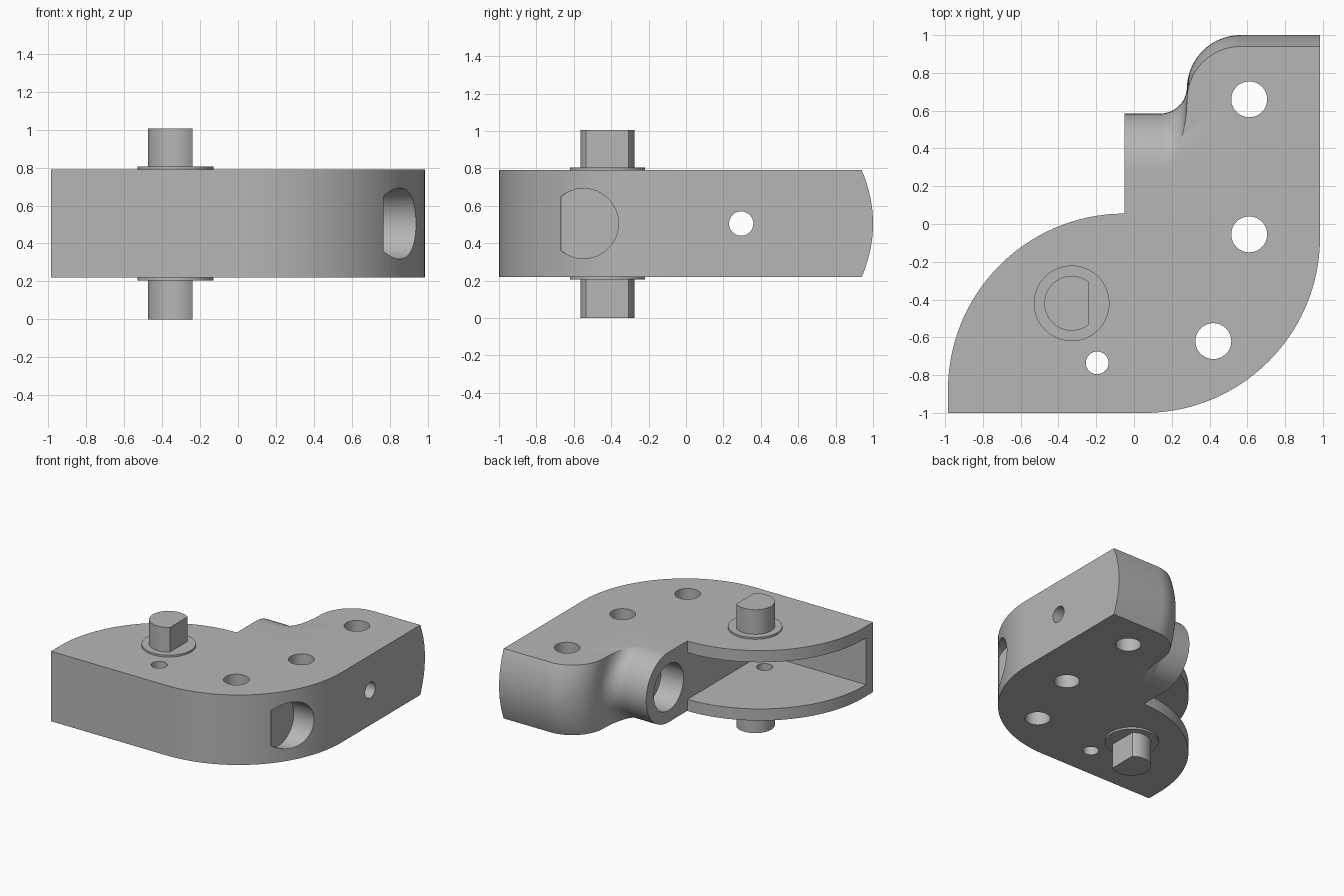
import bpy, bmesh, math
from mathutils import Matrix, Vector

cube = bpy.data.objects.get("Cube")
if cube:
    bpy.data.objects.remove(cube, do_unlink=True)

grey = bpy.data.materials.new("satin_grey")
grey.use_nodes = True
colour = (0.47, 0.47, 0.47, 1)
grey.diffuse_color = colour
grey.node_tree.nodes["Principled BSDF"].inputs["Base Color"].default_value = colour

BOTTOM, TOP = 0.22, 0.79
MID, HALF = (BOTTOM + TOP) / 2, (TOP - BOTTOM) / 2


def make_object(name, bm):
    bmesh.ops.recalc_face_normals(bm, faces=bm.faces)
    mesh = bpy.data.meshes.new(name)
    bm.to_mesh(mesh)
    bm.free()
    mesh.materials.append(grey)
    ob = bpy.data.objects.new(name, mesh)
    bpy.context.collection.objects.link(ob)
    return ob


def arc(cx, cy, r, a0, a1, n=24):
    angles = [math.radians(a0 + (a1 - a0) * i / n) for i in range(n + 1)]
    return [(cx + r * math.cos(a), cy + r * math.sin(a)) for a in angles]


def loft(name, rings):
    """Closed solid through rings of equal length."""
    bm = bmesh.new()
    rows = [[bm.verts.new(p) for p in ring] for ring in rings]
    n = len(rows[0])
    for low, high in zip(rows, rows[1:]):
        for i in range(n):
            j = (i + 1) % n
            bm.faces.new((low[i], low[j], high[j], high[i]))
    bm.faces.new(rows[0][::-1])
    bm.faces.new(rows[-1])
    return make_object(name, bm)


def prism_z(name, outline, z0, z1):
    return loft(name, [[(x, y, z) for x, y in outline] for z in (z0, z1)])


def prism_x(name, outline, x0, x1):
    return loft(name, [[(x, y, z) for y, z in outline] for x in (x0, x1)])


def circle(cx, cy, r, n=48):
    return arc(cx, cy, r, 0, 360, n)[:-1]


def cut(body, cutter):
    cutter.hide_render = True
    mod = body.modifiers.new("cut", "BOOLEAN")
    mod.object = cutter
    mod.operation = "DIFFERENCE"
    mod.solver = "EXACT"
    bpy.context.view_layer.objects.active = body
    bpy.ops.object.modifier_apply(modifier=mod.name)
    bpy.data.objects.remove(cutter, do_unlink=True)


# Housing outline: each point has (x, y, setback at top and bottom, roundness)
outline = [(-0.985, -1, 0, 0)]
outline += [(x, y, 0, 0) for x, y in arc(0.055, -0.07, 0.93, -90, 0, 40)]
outline += [(0.985, 0.94 + 0.06, 0.06, 0)]
outline += [(x, y, 0.06, 0) for x, y in arc(0.565, 0.715, 0.285, 90, 180)]
for i, (x, y) in enumerate(arc(0.14, 0.725, 0.14, 0, -90, 16)[1:], 1):
    u = i / 16
    outline.append((x, y, 0.06 + 0.225 * (1 - (1 - u) ** 1.5), u))
outline += [(-0.05, 0.585, 0.285, 1), (-0.05, 0.055, 0, 0)]
outline += [(x, y, 0, 0) for x, y in arc(-0.05, -0.88, 0.935, 90, 180, 40)[1:]]

rings = []
for k in range(25):
    t = math.sin(math.radians(-90 + 180 * k / 24))
    ring = []
    for x, y, setback, rounding in outline:
        full = 1 - math.sqrt(max(0, 1 - t * t))
        bow = (1 - rounding) * t * t + rounding * full
        ring.append((x, y - setback * bow, MID + HALF * t))
    rings.append(ring)
housing = loft("housing", rings)

# Open pocket between the two plates
pocket = [(-1.2, -0.91), (-0.052, -0.91), (-0.052, 0.07), (-1.2, 0.07)]
cut(housing, prism_z("pocket_cutter", pocket, 0.315, 0.695))

# Vertical bolt holes and pin hole
for x, y, r in [(0.61, 0.66, 0.095), (0.61, -0.055, 0.095),
                (0.42, -0.62, 0.095), (-0.195, -0.735, 0.06)]:
    cut(housing, prism_z("hole_cutter", circle(x, y, r), 0, 1))

# Tube bore, its through hole, and the flat-sided socket
cut(housing, prism_x("bore_cutter", circle(0.295, MID, 0.19), -0.2, 0.15))
cut(housing, prism_x("through_cutter", circle(0.295, MID, 0.065), 0.1, 1.2))
flat = math.degrees(math.acos(-0.12 / 0.187))
socket = arc(-0.548, MID, 0.187, -flat, flat, 48)
cut(housing, prism_x("socket_cutter", socket, 0.755, 1.2))

# Flat-sided shaft stubs with collars, above and below
parts = [housing]
flat = math.degrees(math.acos(0.09 / 0.145))
stub = arc(-0.33, -0.42, 0.145, flat, 360 - flat, 48)
for side, z_in, z_collar, z_end in [("upper", TOP, 0.805, 1.005),
                                    ("lower", BOTTOM, 0.205, 0)]:
    parts.append(prism_z(side + "_collar", circle(-0.33, -0.42, 0.2, 64), z_in, z_collar))
    parts.append(prism_z(side + "_shaft", stub, z_collar, z_end))

bpy.ops.object.select_all(action="DESELECT")
for ob in parts:
    ob.select_set(True)
bpy.context.view_layer.objects.active = housing
bpy.ops.object.shade_smooth_by_angle(angle=math.radians(30))
